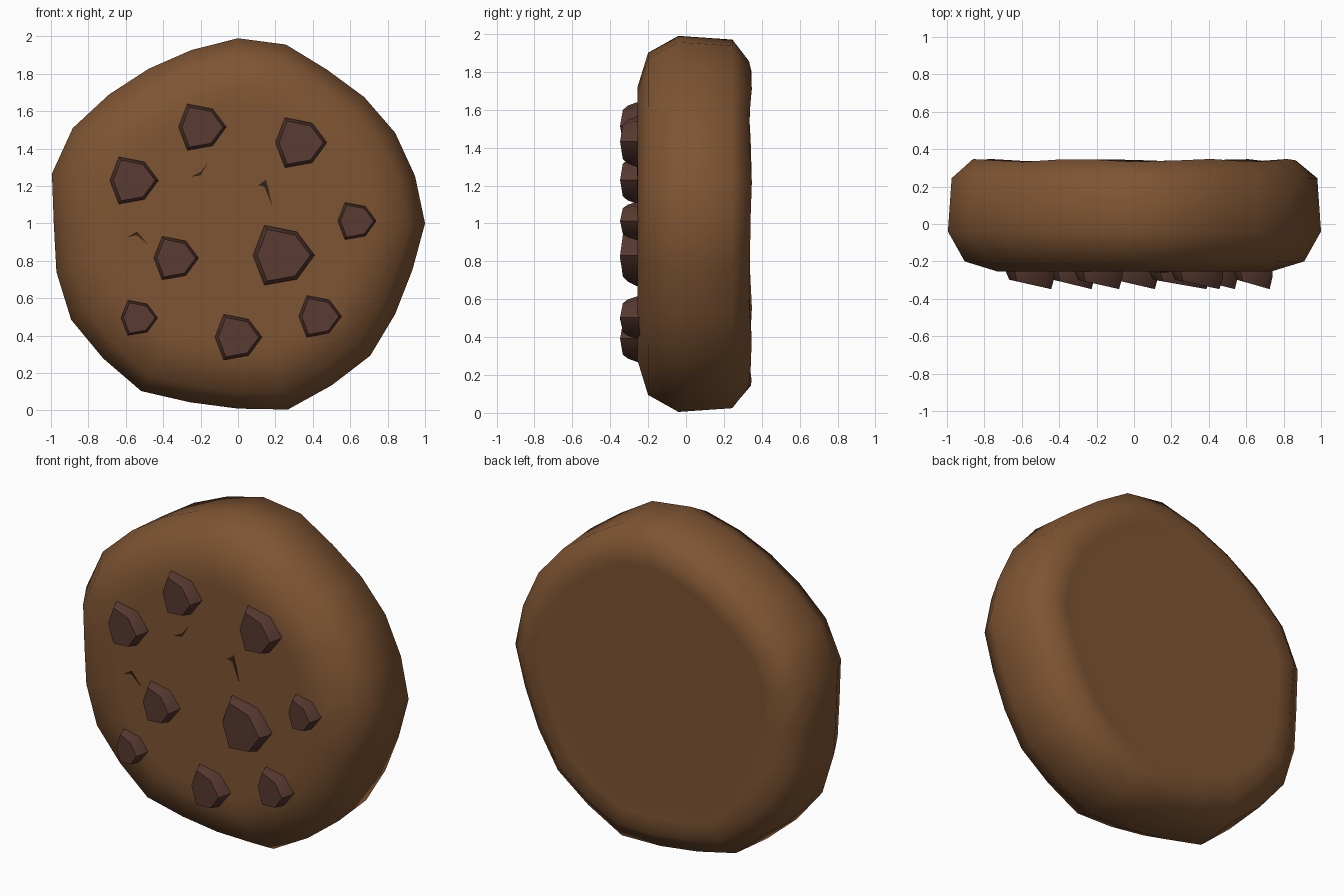
import bpy, bmesh
from math import cos, sin, radians

cube = bpy.data.objects.get("Cube")
if cube:
    bpy.data.objects.remove(cube)


def material(name, rgb):
    mat = bpy.data.materials.new(name)
    mat.use_nodes = True
    mat.diffuse_color = (*rgb, 1)
    bsdf = mat.node_tree.nodes["Principled BSDF"]
    bsdf.inputs["Base Color"].default_value = (*rgb, 1)
    bsdf.inputs["Roughness"].default_value = 0.8
    return mat


DOUGH = material("baked dough brown", (0.21, 0.09, 0.033))
CHOC = material("dark chocolate", (0.098, 0.042, 0.031))
CRACK = material("crack brown", (0.035, 0.016, 0.007))


def loft(name, rings, mat, angle):
    """Skin a stack of equal rings, cap both ends and shade smooth."""
    bm = bmesh.new()
    loops = [[bm.verts.new(p) for p in ring] for ring in rings]
    n = len(loops[0])
    for a, b in zip(loops, loops[1:]):
        for i in range(n):
            j = (i + 1) % n
            bm.faces.new((a[i], a[j], b[j], b[i]))
    bm.faces.new(loops[0])
    bm.faces.new(loops[-1])
    bmesh.ops.recalc_face_normals(bm, faces=bm.faces)
    mesh = bpy.data.meshes.new(name)
    bm.to_mesh(mesh)
    bm.free()
    mesh.materials.append(mat)
    obj = bpy.data.objects.new(name, mesh)
    bpy.context.collection.objects.link(obj)
    bpy.ops.object.select_all(action="DESELECT")
    obj.select_set(True)
    bpy.context.view_layer.objects.active = obj
    bpy.ops.object.shade_smooth_by_angle(angle=radians(angle))
    return obj


# Cookie body: uneven outline swept through a rounded edge profile
outline = [1.0, .98, .97, .955, .95, .99, .99, .96, .955, .975, 1.02, 1.03,
           .985, 1.005, 1.03, 1.02, 1.035, .99, .99, 1.03, 1.0, 1.0, .97, .965]
profile = [(.64, -.255), (.73, -.255), (.91, -.2), (1, -.04),
           (.98, .245), (.865, .34), (.77, .335), (.7, .335)]
rings = []
for scale, y in profile:
    ring = []
    for i, r in enumerate(outline):
        a = radians(i * 15)
        bump = 0.008 * sin(i * 1.9) if y == .34 else 0
        ring.append((scale * r * cos(a), y + bump, 1 + scale * r * sin(a)))
    rings.append(ring)
loft("cookie_body", rings, DOUGH, 75)

# Chocolate chips: chunky pointed hexagons with a tilted front
chip_shape = [(1, 0), (.42, .76), (-.63, .97), (-1, 0), (-.63, -.97), (.42, -.78)]
chips = [(-.19, 1.515, .128), (.338, 1.432, .138), (-.555, 1.23, .13),
         (.637, 1.013, .103), (-.33, .815, .12), (.245, .83, .165),
         (-.527, .495, .098), (.44, .503, .115), (.003, .392, .126)]
levels = [(1.0, -.2, 0), (1.0, -.27, -.015), (.86, -.323, -.025)]
for k, (cx, cz, s) in enumerate(chips, 1):
    loft(f"chocolate_chip_{k}",
         [[(cx + x * s * f, y + tilt * x, cz + z * s * f) for x, z in chip_shape]
          for f, y, tilt in levels], CHOC, 45)

# Surface cracks: thin bent slivers on the front
cracks = [[(-.16, 1.325), (-.2, 1.275), (-.25, 1.25), (-.2, 1.257)],
          [(.15, 1.235), (.11, 1.205), (.142, 1.195), (.185, 1.09)],
          [(-.59, .927), (-.54, .957), (-.48, .885), (-.54, .937)]]
for k, pts in enumerate(cracks, 1):
    loft(f"crack_{k}", [[(x, y, z) for x, z in pts] for y in (-.253, -.258)],
         CRACK, 30)
